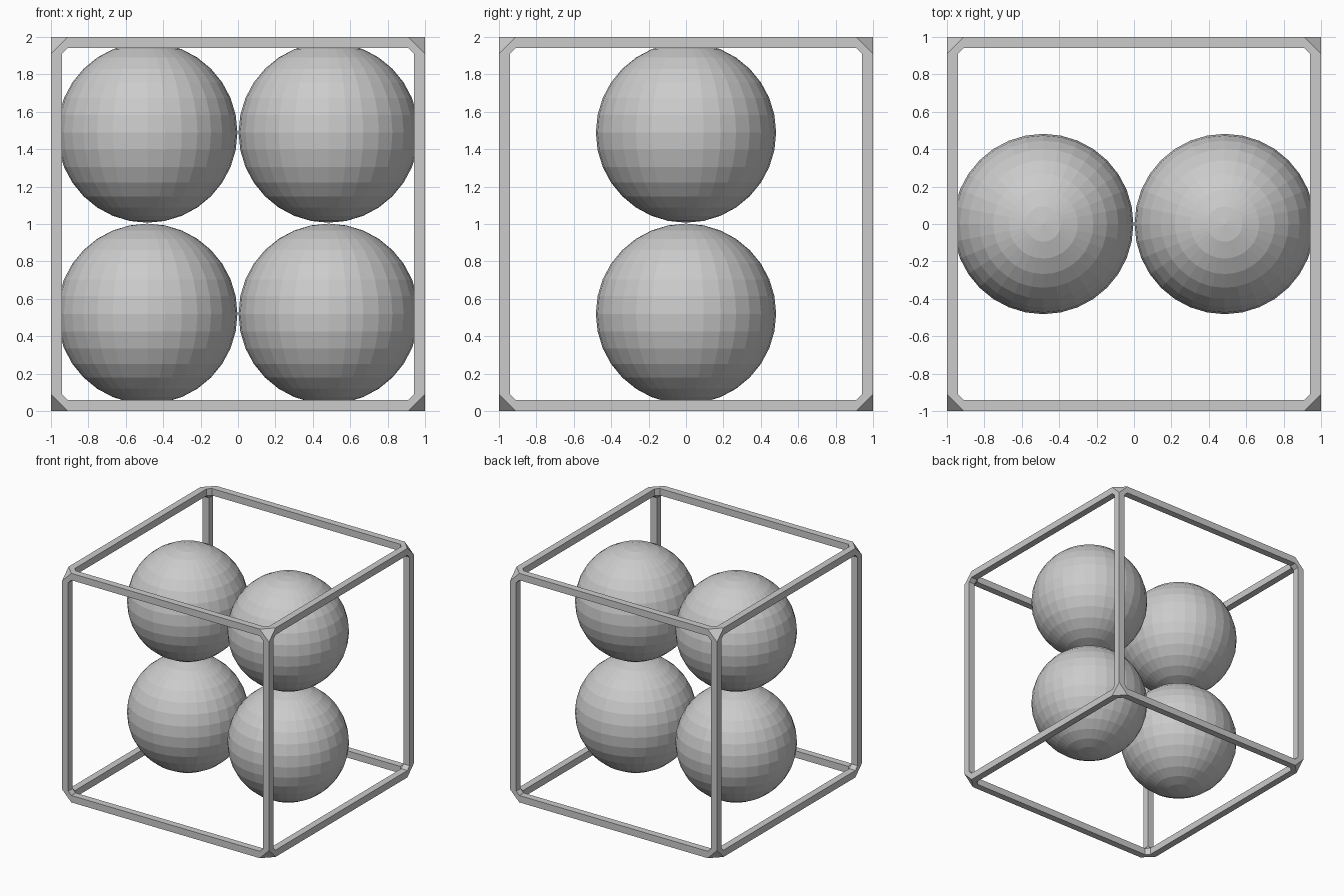
import bpy
import bmesh
from itertools import product
from mathutils import Vector

# Remove the default object
default = bpy.data.objects.get("Cube")
if default:
    bpy.data.objects.remove(default, do_unlink=True)

# One grey for everything
GREY = (0.6, 0.6, 0.6, 1.0)
grey = bpy.data.materials.new("light_grey")
grey.use_nodes = True
grey.diffuse_color = GREY
grey.node_tree.nodes["Principled BSDF"].inputs["Base Color"].default_value = GREY

MID = Vector((0, 0, 1))   # centre of the cage
HALF = 0.03               # half thickness of a bar
AXIS = 0.97               # distance of a bar's axis from the centre planes
END = 0.91                # where a bar meets its corner joint


def add_object(name, bm, location):
    mesh = bpy.data.meshes.new(name)
    bmesh.ops.recalc_face_normals(bm, faces=bm.faces)
    bm.to_mesh(mesh)
    bm.free()
    mesh.materials.append(grey)
    obj = bpy.data.objects.new(name, mesh)
    obj.location = location
    bpy.context.collection.objects.link(obj)


def bar_section(axis, signs, along):
    """Four corners of a bar's square end, at a given place along its axis."""
    points = []
    for a, b in product((-HALF, HALF), repeat=2):
        p = Vector([s * AXIS for s in signs])
        p[axis] = along
        p[(axis + 1) % 3] += a
        p[(axis + 2) % 3] += b
        points.append(p)
    return points


def add_hull(name, points):
    bm = bmesh.new()
    for p in points:
        bm.verts.new(p)
    bmesh.ops.convex_hull(bm, input=bm.verts)
    bmesh.ops.dissolve_limit(bm, angle_limit=0.01, verts=bm.verts, edges=bm.edges)
    add_object(name, bm, MID)


# Twelve square bars of the cage
for axis, s, t in product(range(3), (-1, 1), (-1, 1)):
    signs = [1, 1, 1]
    signs[(axis + 1) % 3] = s
    signs[(axis + 2) % 3] = t
    add_hull(f"cage_bar_{'xyz'[axis]}",
             bar_section(axis, signs, -END) + bar_section(axis, signs, END))

# Eight chamfered joints, each spanning the ends of three bars
for signs in product((-1, 1), repeat=3):
    ends = [p for axis in range(3)
            for p in bar_section(axis, signs, signs[axis] * END)]
    add_hull("cage_corner", ends)

# Four faceted balls, two by two
for side, x in (("right", -0.485), ("left", 0.485)):
    for level, z in (("lower", 0.52), ("upper", 1.489)):
        bm = bmesh.new()
        bmesh.ops.create_uvsphere(bm, u_segments=32, v_segments=16, radius=0.482)
        add_object(f"{level}_{side}_ball", bm, (x, 0, z))
